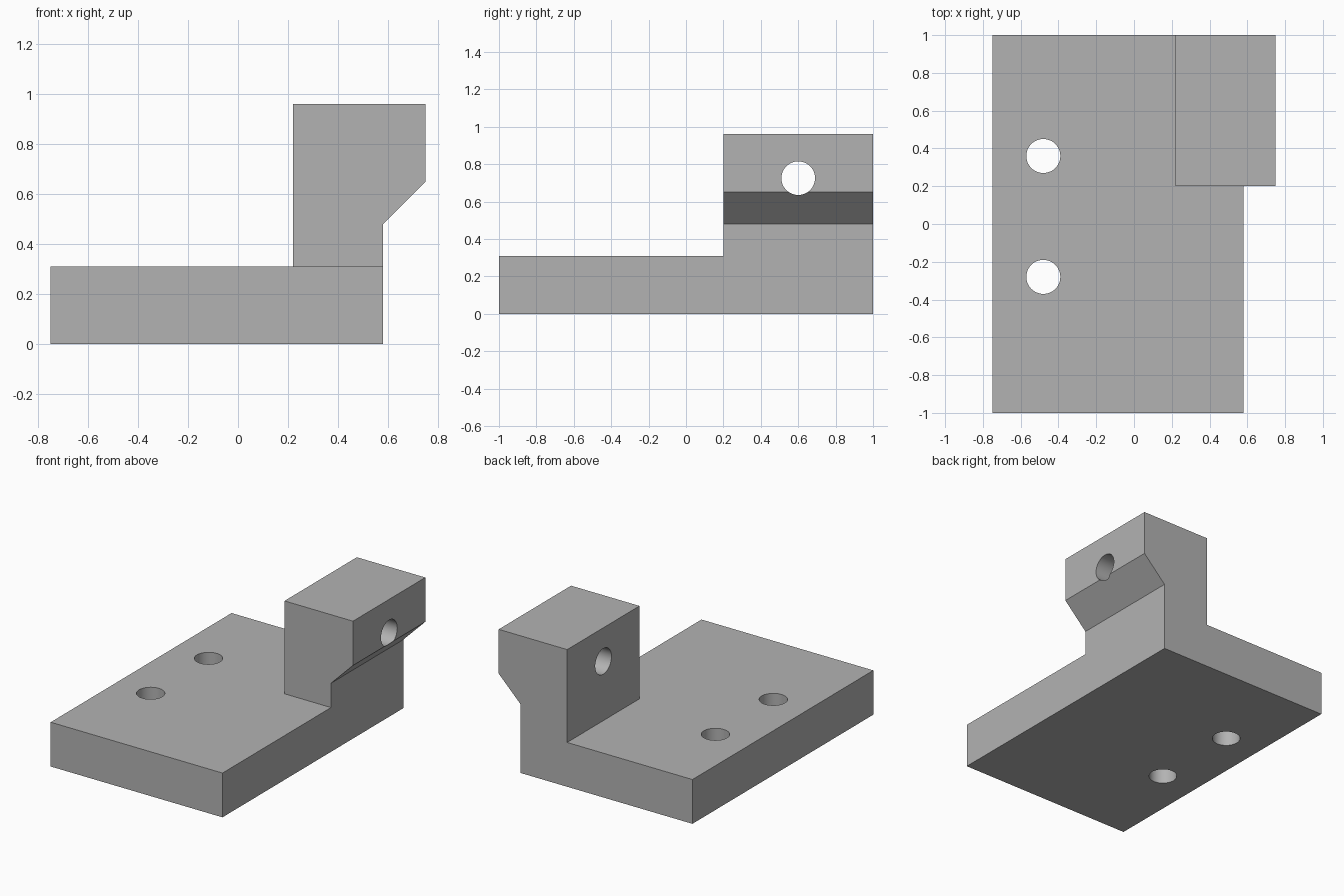
import bpy
import bmesh
import math
from mathutils import Matrix

cube = bpy.data.objects.get("Cube")
if cube:
    bpy.data.objects.remove(cube, do_unlink=True)

grey = bpy.data.materials.new("plain grey")
grey.use_nodes = True
colour = (0.45, 0.45, 0.45, 1)
grey.diffuse_color = colour
grey.node_tree.nodes["Principled BSDF"].inputs["Base Color"].default_value = colour


def add_object(name, bm):
    bmesh.ops.recalc_face_normals(bm, faces=bm.faces)
    mesh = bpy.data.meshes.new(name)
    bm.to_mesh(mesh)
    bm.free()
    mesh.materials.append(grey)
    obj = bpy.data.objects.new(name, mesh)
    bpy.context.collection.objects.link(obj)
    return obj


def extrude_profile(name, points, y0, y1):
    """Solid made from an x-z outline swept along y."""
    bm = bmesh.new()
    face = bm.faces.new([bm.verts.new((x, y0, z)) for x, z in points])
    swept = bmesh.ops.extrude_face_region(bm, geom=[face], use_keep_orig=True)
    verts = [v for v in swept["geom"] if isinstance(v, bmesh.types.BMVert)]
    bmesh.ops.translate(bm, verts=verts, vec=(0, y1 - y0, 0))
    return add_object(name, bm)


def apply_boolean(target, tool, operation):
    mod = target.modifiers.new(operation.title(), 'BOOLEAN')
    mod.operation = operation
    mod.solver = 'EXACT'
    mod.object = tool
    bpy.context.view_layer.objects.active = target
    bpy.ops.object.modifier_apply(modifier=mod.name)
    bpy.data.objects.remove(tool, do_unlink=True)


def drill(target, location, axis, radius=0.09, depth=1.0):
    """Round through hole along the given axis."""
    bm = bmesh.new()
    turn = Matrix.Rotation(math.pi / 2, 4, 'Y') if axis == 'X' else Matrix()
    bmesh.ops.create_cone(bm, cap_ends=True, segments=48, radius1=radius,
                          radius2=radius, depth=depth,
                          matrix=Matrix.Translation(location) @ turn)
    cutter = add_object("hole_cutter", bm)
    cutter.hide_render = True
    apply_boolean(target, cutter, 'DIFFERENCE')


# Flat base plate
left, right, top = -0.75, 0.58, 0.31
bracket = extrude_profile("mounting_bracket", [
    (left, 0), (right, 0), (right, top), (left, top)], -1, 1)

# Upright lug with a sloped overhang
lug = extrude_profile("upright_lug", [
    (0.22, top), (right, top), (right, 0.48), (0.75, 0.65),
    (0.75, 0.96), (0.22, 0.96)], 0.2, 1)
apply_boolean(bracket, lug, 'UNION')

# Two plate holes and one sideways lug hole
for y in (-0.28, 0.36):
    drill(bracket, (-0.48, y, 0.15), 'Z')
drill(bracket, (0.5, 0.6, 0.725), 'X')

# Smooth hole walls, crisp edges elsewhere
bpy.ops.object.select_all(action='DESELECT')
bracket.select_set(True)
bpy.context.view_layer.objects.active = bracket
bpy.ops.object.shade_smooth_by_angle(angle=math.radians(30))
